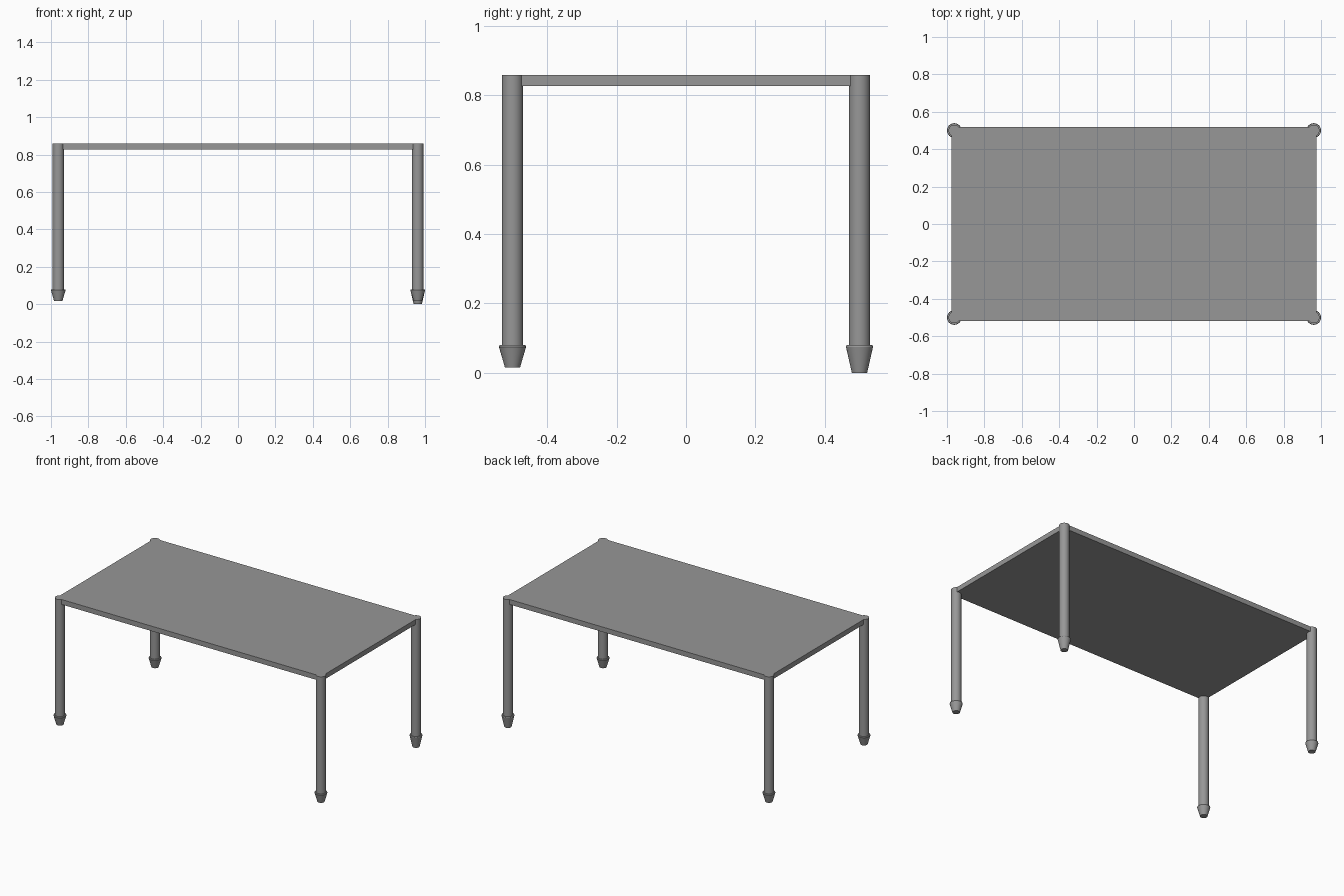
import bpy, bmesh, math

if "Cube" in bpy.data.objects:
    bpy.data.objects.remove(bpy.data.objects["Cube"])

# Dark grey for every part
grey = bpy.data.materials.new("dark_grey")
grey.diffuse_color = (0.31, 0.31, 0.31, 1)
grey.use_nodes = True
grey.node_tree.nodes["Principled BSDF"].inputs["Base Color"].default_value = grey.diffuse_color


def lathe(name, profile, x, y, segments=32):
    """Closed solid turned around a vertical axis; profile is (radius, z) pairs."""
    bm = bmesh.new()
    rings = []
    for r, z in profile:
        rings.append([bm.verts.new((r * math.cos(2 * math.pi * i / segments),
                                    r * math.sin(2 * math.pi * i / segments), z))
                      for i in range(segments)])
    for lo, hi in zip(rings, rings[1:]):
        for i in range(segments):
            j = (i + 1) % segments
            bm.faces.new((lo[i], lo[j], hi[j], hi[i]))
    bm.faces.new(rings[0][::-1])
    bm.faces.new(rings[-1])
    mesh = bpy.data.meshes.new(name)
    bm.to_mesh(mesh)
    bm.free()
    mesh.materials.append(grey)
    obj = bpy.data.objects.new(name, mesh)
    obj.location = (x, y, 0)
    bpy.context.collection.objects.link(obj)
    bpy.ops.object.select_all(action='DESELECT')
    obj.select_set(True)
    bpy.context.view_layer.objects.active = obj
    bpy.ops.object.shade_smooth_by_angle(angle=math.radians(30))
    return obj


# Table top slab
bpy.ops.mesh.primitive_cube_add(size=1, location=(0, 0, 0.8425))
top = bpy.context.object
top.name = "table_top"
top.scale = (1.954, 1.036, 0.033)
top.data.materials.append(grey)

# Four round legs with tapered feet; the back right foot is slightly longer
for sx, side in ((-1, "left"), (1, "right")):
    for sy, end in ((-1, "front"), (1, "back")):
        x, y = sx * 0.961, sy * 0.5
        base = 0.0 if (sx, sy) == (1, 1) else 0.016
        lathe(f"{end}_{side}_leg", [(0.0305, 0.07), (0.0305, 0.859)], x, y)
        lathe(f"{end}_{side}_foot",
              [(0.022, base), (0.039, 0.075), (0.037, 0.08)], x, y)
